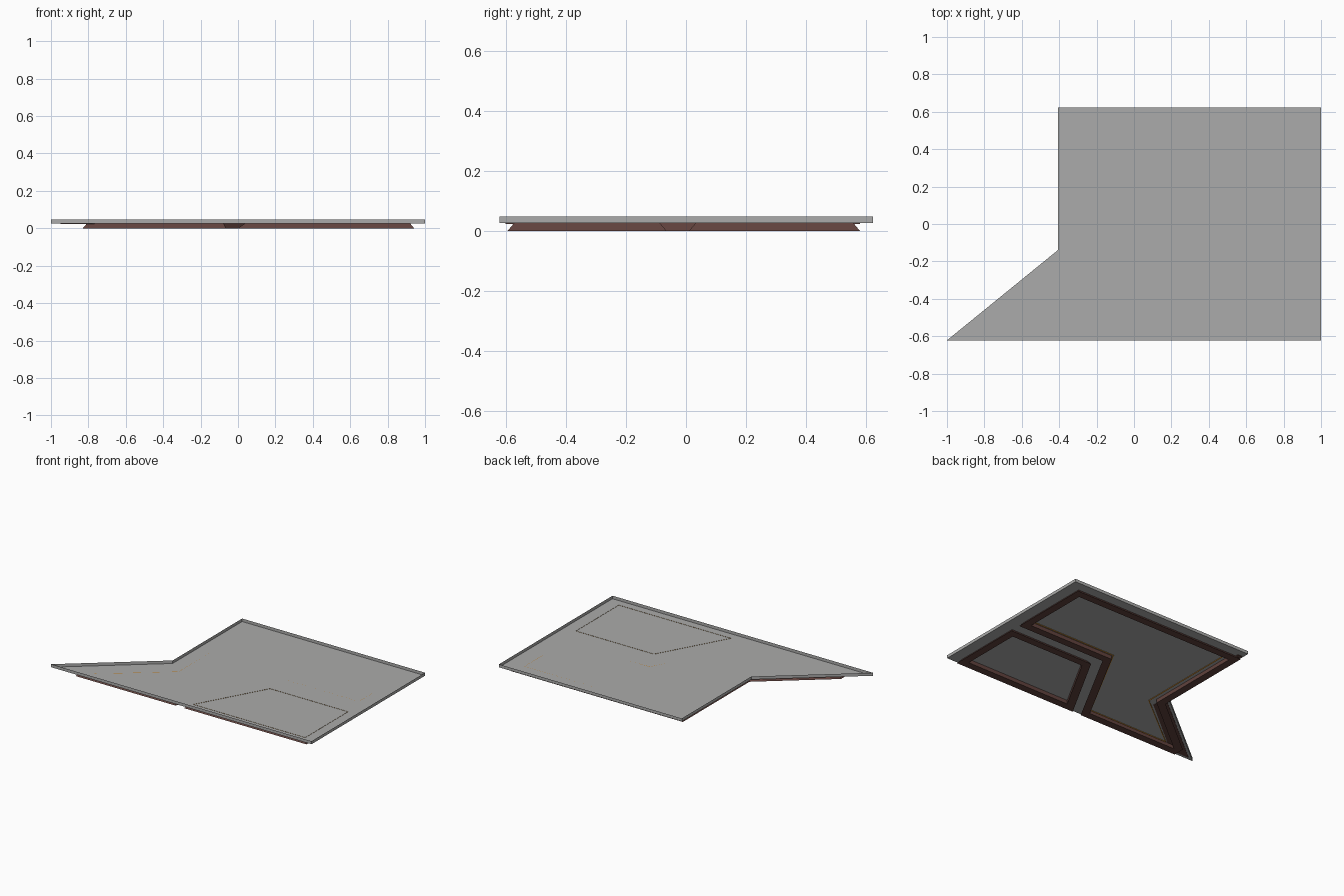
import bpy, bmesh
from mathutils import Vector

if "Cube" in bpy.data.objects:
    bpy.data.objects.remove(bpy.data.objects["Cube"])

def material(name, rgb):
    m = bpy.data.materials.new(name)
    m.diffuse_color = (*rgb, 1)
    m.use_nodes = True
    m.node_tree.nodes["Principled BSDF"].inputs["Base Color"].default_value = m.diffuse_color
    return m

GREY = material("slab grey", (0.41, 0.41, 0.405))
BROWN = material("dark brown", (0.12, 0.055, 0.047))
ORANGE = material("warm orange", (0.52, 0.22, 0.025))

def inset(poly, d):
    """Mitred inward offset of a counter-clockwise outline."""
    out = []
    for i, p in enumerate(poly):
        p, a, b = Vector(p), Vector(poly[i - 1]), Vector(poly[(i + 1) % len(poly)])
        e1, e2 = (p - a).normalized(), (b - p).normalized()
        n1, n2 = Vector((-e1.y, e1.x)), Vector((-e2.y, e2.x))
        out.append(p + (n1 + n2) * (d / (1 + n1.dot(n2))))
    return out

def rings(name, loops, mat, closed=False, floor=False):
    """Bridge (outline, z) loops in order; optionally close the section or fill the first loop."""
    bm = bmesh.new()
    vs = [[bm.verts.new((p[0], p[1], z)) for p in poly] for poly, z in loops]
    n = len(vs[0])
    for k in range(len(vs) if closed else len(vs) - 1):
        lo, hi = vs[k], vs[(k + 1) % len(vs)]
        for i in range(n):
            j = (i + 1) % n
            bm.faces.new((lo[i], lo[j], hi[j], hi[i]))
    if floor:
        bm.faces.new(vs[0][::-1])
    bmesh.ops.recalc_face_normals(bm, faces=bm.faces)
    me = bpy.data.meshes.new(name)
    bm.to_mesh(me)
    bm.free()
    me.materials.append(mat)
    ob = bpy.data.objects.new(name, me)
    bpy.context.collection.objects.link(ob)
    return ob

Z_SLAB, Z_TOP = 0.0265, 0.0475

# Ceiling slab: an open tray with a low rim
slab = [(-1, -0.622), (1, -0.622), (1, 0.624), (-0.405, 0.624), (-0.405, -0.138)]
rings("ceiling_slab", [(slab, Z_SLAB), (slab, Z_TOP)], GREY, floor=True)

# Room outlines at the foot of each moulding
large = [(-0.83, -0.595), (-0.065, -0.595), (0.265, 0.01), (0.942, 0.01),
         (0.942, 0.58), (-0.382, 0.58), (-0.382, -0.15), (-0.83, -0.515)]
small = [(0.0, -0.595), (0.942, -0.595), (0.942, -0.065), (0.295, -0.065)]

# Mouldings with a sloped outer face
for name, room in (("large_room", large), ("small_room", small)):
    inner, top = inset(room, 0.052), Z_SLAB - 0.0005
    rings(name + "_moulding",
          [(room, 0), (inset(room, 0.022), top), (inner, top), (inner, 0)],
          BROWN, closed=True)

# Thin backing trim under the pointed corner and left wall of the large room
tip = [(-0.95, -0.602), (-0.80, -0.602), (-0.36, -0.24), (-0.36, 0.58),
       (-0.395, 0.58), (-0.395, -0.15)]
rings("corner_trim", [(tip, 0.0235), (tip, Z_SLAB - 0.0004)], BROWN, floor=True)

# Light strip around the large room, flush with the slab floor
strip = [(-0.72, -0.545), (-0.10, -0.545), (0.23, 0.07), (0.88, 0.07),
         (0.88, 0.525), (-0.305, 0.525), (-0.305, -0.215)]
edge = inset(strip, 0.005)
rings("large_room_light_strip", [(strip, Z_SLAB), (edge, Z_SLAB), (edge, 0.0225), (strip, 0.0225)],
      ORANGE, closed=True)

# Upright light strip of the small room, its edge just above the slab floor
line = inset(small, 0.03)
rings("small_room_light_strip", [(line, 0.0185), (line, Z_SLAB + 0.0015)], ORANGE)
